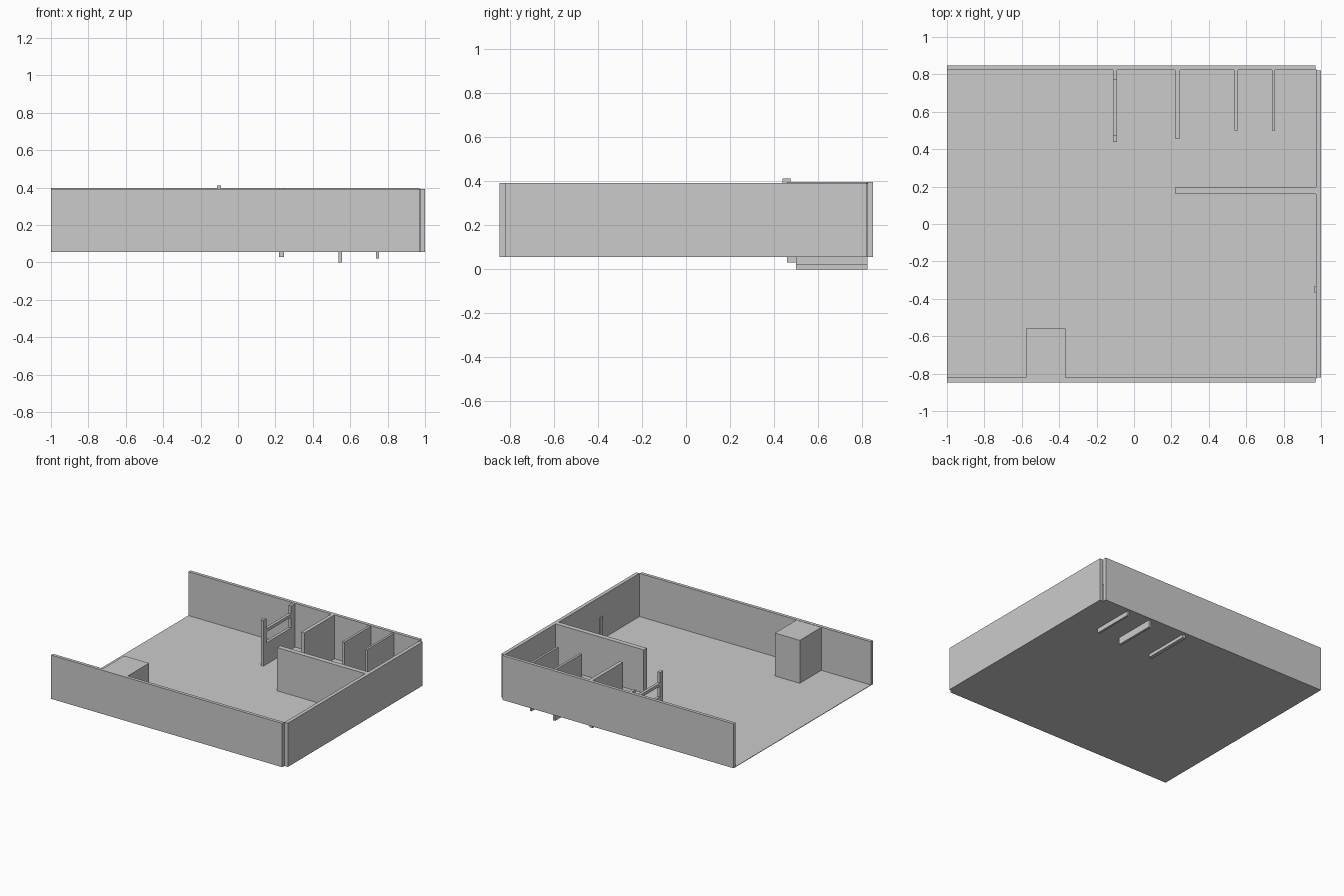
import bpy

if "Cube" in bpy.data.objects:
    bpy.data.objects.remove(bpy.data.objects["Cube"])


def box(name, x0, x1, y0, y1, z0, z1):
    """Axis-aligned slab given by its limits."""
    bpy.ops.mesh.primitive_cube_add(
        size=1, location=((x0 + x1) / 2, (y0 + y1) / 2, (z0 + z1) / 2))
    ob = bpy.context.object
    ob.name = name
    ob.scale = (x1 - x0, y1 - y0, z1 - z0)
    bpy.ops.object.transform_apply(location=False, rotation=False, scale=True)
    return ob


BASE, TOP = 0.055, 0.392
INNER = 0.823  # inner face of the back wall

# Floor, open on the left side
box("floor", -1, 0.975, -0.825, 0.825, BASE, BASE + 0.004)

# Outer walls, with notched corners at the right
box("front_wall", -1, 0.97, -0.847, -0.822, BASE, TOP)
box("back_wall", -1, 0.97, INNER, 0.848, BASE, 0.397)
box("right_wall", 0.972, 1, -0.822, 0.82, BASE, TOP)

# Long inner wall and corner closet block
box("long_inner_wall", 0.222, 0.973, 0.16, 0.198, BASE, TOP)
box("closet_block", -0.578, -0.366, -0.824, -0.56, BASE + 0.002, TOP - 0.002)

# Partitions against the back wall; they reach below the floor
for i, (x0, x1, y0, z0, z1) in enumerate([
        (0.218, 0.246, 0.458, 0.03, 0.397),
        (0.538, 0.556, 0.50, 0.0, 0.392),
        (0.738, 0.754, 0.50, 0.02, 0.39)]):
    box(f"partition_{i + 1}", x0, x1, y0, INNER + 0.001, z0, z1)

# Half-height partition with two posts and a rail
PX0, PX1 = -0.112, -0.09
box("screen_front_post", PX0, PX1, 0.438, 0.474, BASE, 0.412)
box("screen_back_post", PX0, PX1, 0.772, INNER + 0.001, BASE, 0.395)
box("screen_panel", PX0, PX1, 0.474, 0.772, BASE, 0.225)
box("screen_rail", PX0, PX1, 0.474, 0.772, 0.308, 0.332)

# Small strip on the inside of the right wall
box("wall_strip", 0.966, 0.973, -0.37, -0.332, BASE, 0.235)
